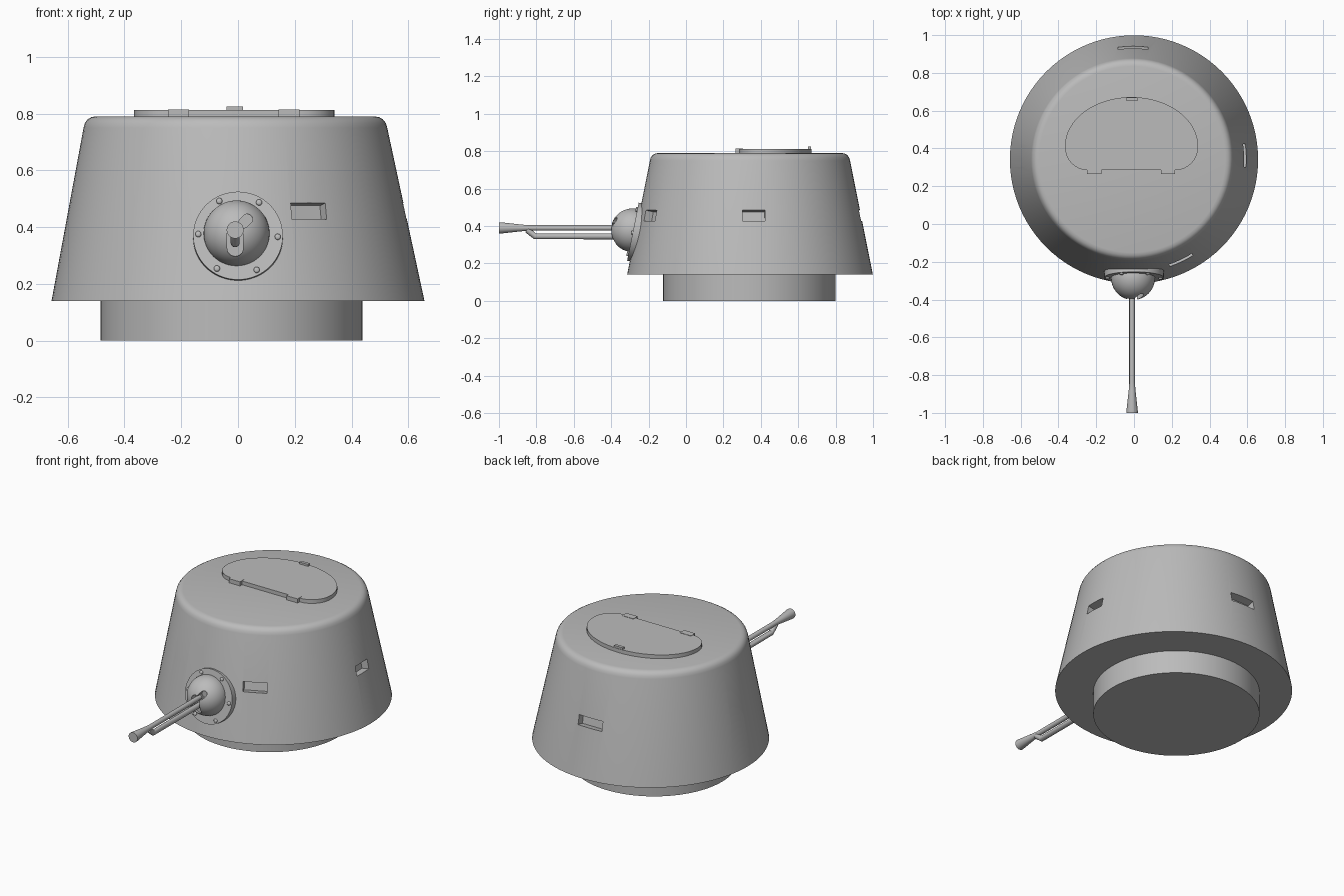
import bpy, bmesh, math
from mathutils import Matrix, Vector

cube = bpy.data.objects.get("Cube")
if cube:
    bpy.data.objects.remove(cube, do_unlink=True)

steel = bpy.data.materials.new("grey_steel")
steel.use_nodes = True
GREY = (0.5, 0.5, 0.5, 1)
steel.diffuse_color = GREY
steel.node_tree.nodes["Principled BSDF"].inputs["Base Color"].default_value = GREY

CY = 0.342                       # turret axis in y
TILT = math.atan(0.2)            # slope of the armoured wall


def finish(name, bm, matrix=None):
    if matrix is not None:
        bm.transform(matrix)
    bmesh.ops.recalc_face_normals(bm, faces=bm.faces)
    mesh = bpy.data.meshes.new(name)
    bm.to_mesh(mesh)
    bm.free()
    mesh.materials.append(steel)
    ob = bpy.data.objects.new(name, mesh)
    bpy.context.collection.objects.link(ob)
    return ob


def activate(ob):
    bpy.ops.object.select_all(action='DESELECT')
    ob.select_set(True)
    bpy.context.view_layer.objects.active = ob


def smooth(ob, angle=30):
    activate(ob)
    bpy.ops.object.shade_smooth_by_angle(angle=math.radians(angle))


def lathe(name, profile, matrix, sides=96, lean=0.0):
    """Closed turned solid around z; lean shifts the rings in x with height."""
    bm = bmesh.new()
    rings = []
    for r, z in profile:
        rings.append([bm.verts.new((r * math.cos(2 * math.pi * i / sides) + lean * (z - profile[0][1]),
                                    r * math.sin(2 * math.pi * i / sides), z)) for i in range(sides)])
    for a, b in zip(rings, rings[1:]):
        for i in range(sides):
            j = (i + 1) % sides
            bm.faces.new((a[i], a[j], b[j], b[i]))
    bm.faces.new(rings[0])
    bm.faces.new(rings[-1])
    return finish(name, bm, matrix)


def box(name, centre, size, matrix=Matrix()):
    bm = bmesh.new()
    bmesh.ops.create_cube(bm, size=1, matrix=Matrix.Translation(centre) @ Matrix.Diagonal((*size, 1)))
    return finish(name, bm, matrix)


def prism(name, outline, z0, z1, matrix=Matrix()):
    bm = bmesh.new()
    face = bm.faces.new([bm.verts.new((x, y, z0)) for x, y in outline])
    ext = bmesh.ops.extrude_face_region(bm, geom=[face])
    bmesh.ops.translate(bm, vec=(0, 0, z1 - z0),
                        verts=[v for v in ext["geom"] if isinstance(v, bmesh.types.BMVert)])
    return finish(name, bm, matrix)


def cut(target, cutters):
    activate(target)
    for c in cutters:
        mod = target.modifiers.new("cut", 'BOOLEAN')
        mod.operation, mod.solver, mod.object = 'DIFFERENCE', 'EXACT', c
        bpy.ops.object.modifier_apply(modifier=mod.name)
        bpy.data.objects.remove(c, do_unlink=True)


# Round base ring
base = lathe("base_ring", [(0.461, 0), (0.461, 0.16)], Matrix.Translation((-0.023, 0.338, 0)))
smooth(base)

# Tapered turret body with a rounded shoulder
body = lathe("turret_body",
             [(0.657, 0.14), (0.535, 0.75), (0.53, 0.767), (0.52, 0.78), (0.508, 0.787), (0.493, 0.79)],
             Matrix.Translation((0, CY, 0)), lean=-0.015)

# Vision slots: (direction around the turret, width)
slots = []
for degrees, width in ((2, 0.12), (178, 0.12), (90, 0.16), (-64.5, 0.135), (-115.5, 0.135)):
    place = (Matrix.Translation((-0.005, CY, 0.457)) @ Matrix.Rotation(math.radians(degrees), 4, 'Z')
             @ Matrix.Translation((0.595, 0, 0)) @ Matrix.Rotation(-TILT, 4, 'Y'))
    slots.append(box("slot_cutter", (0, 0, 0), (0.1, width, 0.058), place))
cut(body, slots)
smooth(body)

# Hatch lid: half ellipse with rounded lower corners
outline = []
for i in range(33):
    a = math.pi * i / 32
    outline.append((-0.013 + 0.353 * math.cos(a), 0.41 + 0.262 * math.sin(a)))
for side in (-1, 1):
    corner = []
    for i in range(1, 9):
        a = math.pi / 2 * i / 8
        corner.append((-0.013 + side * (0.233 + 0.12 * math.cos(a)), 0.41 - 0.125 * math.sin(a)))
    outline += corner if side < 0 else corner[::-1]
smooth(prism("hatch_lid", outline, 0.78, 0.813))
for side, x in (("right", -0.21), ("left", 0.18)):
    box("hatch_hinge_" + side, (x, 0.285, 0.7975), (0.075, 0.04, 0.035))
box("hatch_latch", (-0.011, 0.66, 0.805), (0.058, 0.018, 0.04))

# Bolted flange lying on the sloped wall
flange_place = Matrix.Translation((0, -0.284, 0.37)) @ Matrix.Rotation(math.pi / 2 - TILT, 4, 'X')
smooth(lathe("ball_flange", [(0.158, -0.05), (0.158, 0)], flange_place, 64))
for i in range(6):
    a = math.radians(60 * i - 2)
    bolt = Matrix.Translation((0.14 * math.cos(a), 0.14 * math.sin(a), 0))
    smooth(lathe("flange_bolt", [(0.0105, -0.005), (0.0105, 0.006), (0.007, 0.009)],
                 flange_place @ bolt, 16), 60)

# Ball mount with gun slot and sight hole
bm = bmesh.new()
bmesh.ops.create_uvsphere(bm, u_segments=48, v_segments=32, radius=0.116)
ball = finish("ball_mount", bm, Matrix.Translation((-0.005, -0.286, 0.378)))


def capsule(a, b, r):
    """Outline of a slot between two points."""
    a, b = Vector(a), Vector(b)
    base_angle = math.atan2(b.y - a.y, b.x - a.x)
    points = []
    for end, start in ((b, -math.pi / 2), (a, math.pi / 2)):
        for i in range(13):
            t = base_angle + start + math.pi * i / 12
            points.append((end.x + r * math.cos(t), end.y + r * math.sin(t)))
    return points


toward_front = Matrix.Rotation(math.pi / 2, 4, 'X')
gun_slot = prism("gun_slot_cutter", capsule((-0.01, 0.39), (-0.01, 0.325), 0.028), 0.355, 0.5, toward_front)
sight_hole = prism("sight_cutter", capsule((0.02, 0.415), (0.033, 0.428), 0.018), 0.35, 0.5, toward_front)
cut(ball, [gun_slot, sight_hole])
smooth(ball)

# Gun barrel with flared muzzle
smooth(lathe("gun_barrel", [(0.0145, 0.28), (0.0145, 0.84), (0.018, 0.88), (0.03, 0.99), (0.03, 1.0)],
             Matrix.Translation((-0.01, 0, 0.39)) @ toward_front, 32), 40)

# Lower tube, its front end bent up to the barrel
curve = bpy.data.curves.new("gas_tube", 'CURVE')
curve.dimensions = '3D'
curve.bevel_depth, curve.bevel_resolution, curve.use_fill_caps = 0.016, 6, True
spline = curve.splines.new('POLY')
path = [(-0.28, 0.345), (-0.807, 0.345), (-0.85, 0.38)]
spline.points.add(len(path) - 1)
for p, (y, z) in zip(spline.points, path):
    p.co = (-0.01, y, z, 1)
tube = bpy.data.objects.new("gas_tube", curve)
bpy.context.collection.objects.link(tube)
curve.materials.append(steel)
activate(tube)
bpy.ops.object.convert(target='MESH')
smooth(bpy.context.view_layer.objects.active)
